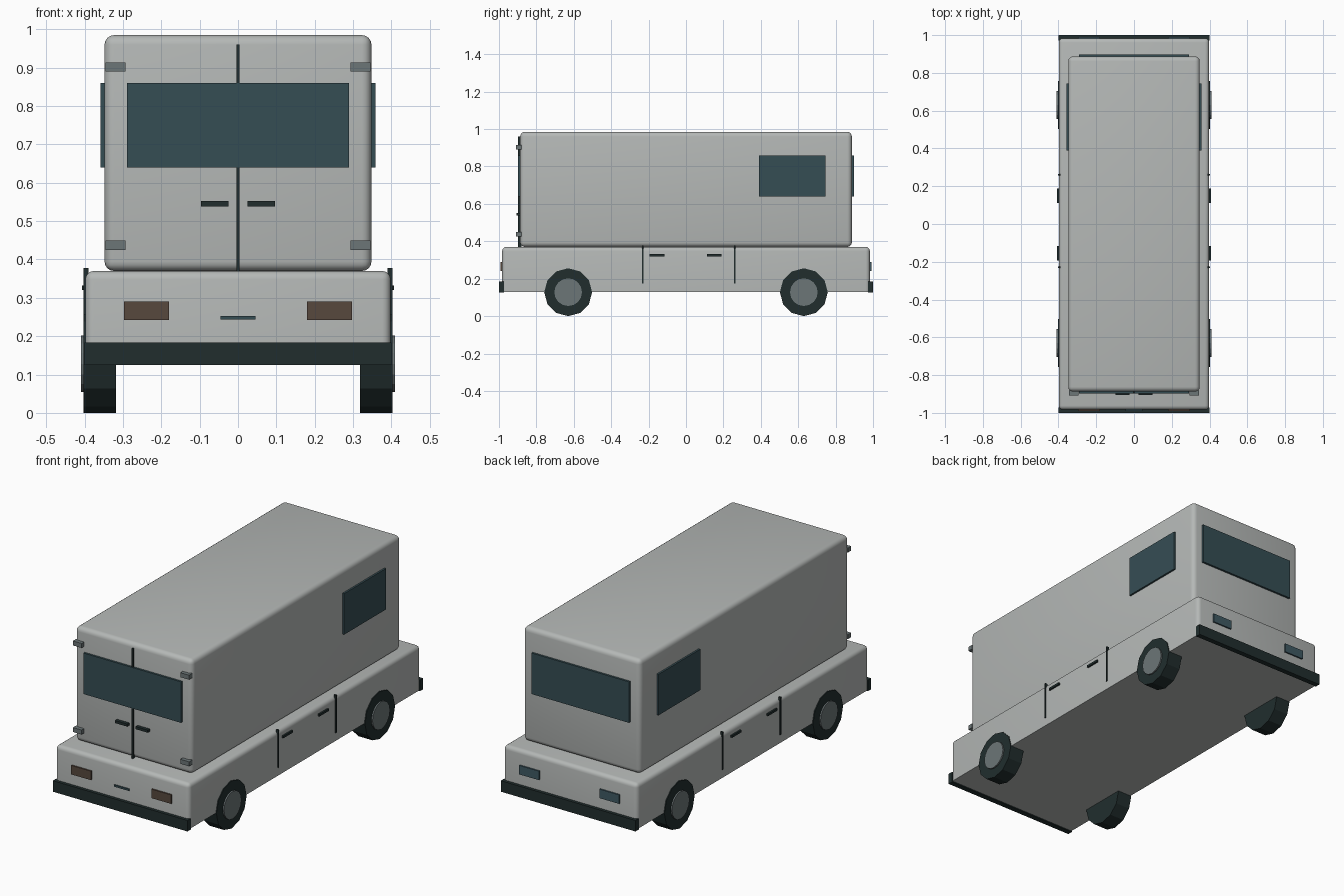
import bpy, bmesh, math
from mathutils import Matrix

cube = bpy.data.objects.get("Cube")
if cube:
    bpy.data.objects.remove(cube, do_unlink=True)


def material(name, r, g, b):
    m = bpy.data.materials.new(name)
    m.use_nodes = True
    m.diffuse_color = (r, g, b, 1)
    m.node_tree.nodes["Principled BSDF"].inputs["Base Color"].default_value = (r, g, b, 1)
    return m


PAINT = material("pale grey paint", 0.46, 0.48, 0.47)
GLASS = material("dark blue glass", 0.036, 0.075, 0.088)
RUBBER = material("black rubber", 0.015, 0.027, 0.027)
METAL = material("grey metal", 0.15, 0.18, 0.185)
TAIL = material("brown tail lens", 0.095, 0.065, 0.048)
LAMP = material("blue head lens", 0.05, 0.10, 0.125)


def finish(name, bm, mat, smooth=False):
    mesh = bpy.data.meshes.new(name)
    bm.to_mesh(mesh)
    bm.free()
    mesh.materials.append(mat)
    ob = bpy.data.objects.new(name, mesh)
    bpy.context.collection.objects.link(ob)
    if smooth:
        bpy.ops.object.select_all(action='DESELECT')
        ob.select_set(True)
        bpy.context.view_layer.objects.active = ob
        bpy.ops.object.shade_smooth_by_angle(angle=math.radians(35))
    return ob


def box(name, mat, x, y, z, bevel=0, keep_bottom=False):
    """Box from (min, max) ranges, with optional rounded edges."""
    bm = bmesh.new()
    bmesh.ops.create_cube(bm, size=1)
    for v in bm.verts:
        v.co = [r[0] if c < 0 else r[1] for c, r in zip(v.co, (x, y, z))]
    if bevel:
        edges = [e for e in bm.edges
                 if not (keep_bottom and all(v.co.z < z[0] + 0.001 for v in e.verts))]
        bmesh.ops.bevel(bm, geom=edges, offset=bevel, segments=4, profile=0.5, affect='EDGES')
    return finish(name, bm, mat, bevel > 0)


def mirrored(name, mat, x, y, z):
    """Matching boxes on the left (+x) and right (-x)."""
    box("left_" + name, mat, x, y, z)
    box("right_" + name, mat, (-x[1], -x[0]), y, z)


def disc(name, mat, x, y, z, radius, width, sides):
    bm = bmesh.new()
    bmesh.ops.create_cone(bm, cap_ends=True, segments=sides, radius1=radius,
                          radius2=radius, depth=width)
    bmesh.ops.transform(bm, verts=bm.verts,
                        matrix=Matrix.Translation((x, y, z)) @ Matrix.Rotation(math.pi / 2, 4, 'Y'))
    finish(name, bm, mat)


# Body shells
box("lower_body", PAINT, (-0.398, 0.398), (-0.983, 0.983), (0.13, 0.37), 0.022, True)
box("upper_body", PAINT, (-0.348, 0.348), (-0.887, 0.887), (0.37, 0.985), 0.025)

# Bumpers
box("front_bumper", RUBBER, (-0.4, 0.4), (-1, -0.972), (0.125, 0.184))
box("back_bumper", RUBBER, (-0.4, 0.4), (0.972, 1), (0.125, 0.184))

# Windows
box("front_window", GLASS, (-0.29, 0.29), (-0.898, -0.88), (0.64, 0.86))
box("back_window", GLASS, (-0.29, 0.29), (0.88, 0.898), (0.64, 0.86))
mirrored("side_window", GLASS, (0.34, 0.358), (0.39, 0.745), (0.64, 0.86))

# Lamps at both ends
mirrored("front_lamp", TAIL, (0.18, 0.297), (-0.991, -0.975), (0.242, 0.29))
mirrored("back_lamp", LAMP, (0.18, 0.297), (0.975, 0.991), (0.242, 0.29))
box("front_trim_bar", GLASS, (-0.045, 0.045), (-0.989, -0.975), (0.243, 0.253))

# Double doors: seams above and below the glass, handles and hinges
box("door_seam_top", RUBBER, (-0.004, 0.004), (-0.897, -0.88), (0.86, 0.96))
box("door_seam_bottom", RUBBER, (-0.004, 0.004), (-0.897, -0.88), (0.37, 0.64))
mirrored("door_handle", RUBBER, (0.025, 0.097), (-0.905, -0.88), (0.538, 0.552))
for level, z in (("upper", 0.902), ("lower", 0.437)):
    mirrored(level + "_hinge", METAL, (0.293, 0.345), (-0.908, -0.88), (z - 0.012, z + 0.012))

# Side door seams and handles
for place, seam, handle in (("front", -0.23, -0.155), ("back", 0.26, 0.15)):
    mirrored(place + "_side_seam", RUBBER, (0.39, 0.403), (seam - 0.004, seam + 0.004), (0.175, 0.378))
    mirrored(place + "_side_handle", RUBBER, (0.39, 0.407), (handle - 0.039, handle + 0.039), (0.32, 0.332))

# Wheels with hubcaps
for side, s in (("left", 1), ("right", -1)):
    for place, y in (("front", -0.63), ("back", 0.63)):
        disc(f"{place}_{side}_tyre", RUBBER, s * 0.36, y, 0.128, 0.128, 0.085, 12)
        disc(f"{place}_{side}_hubcap", METAL, s * 0.39, y, 0.128, 0.074, 0.04, 16)
